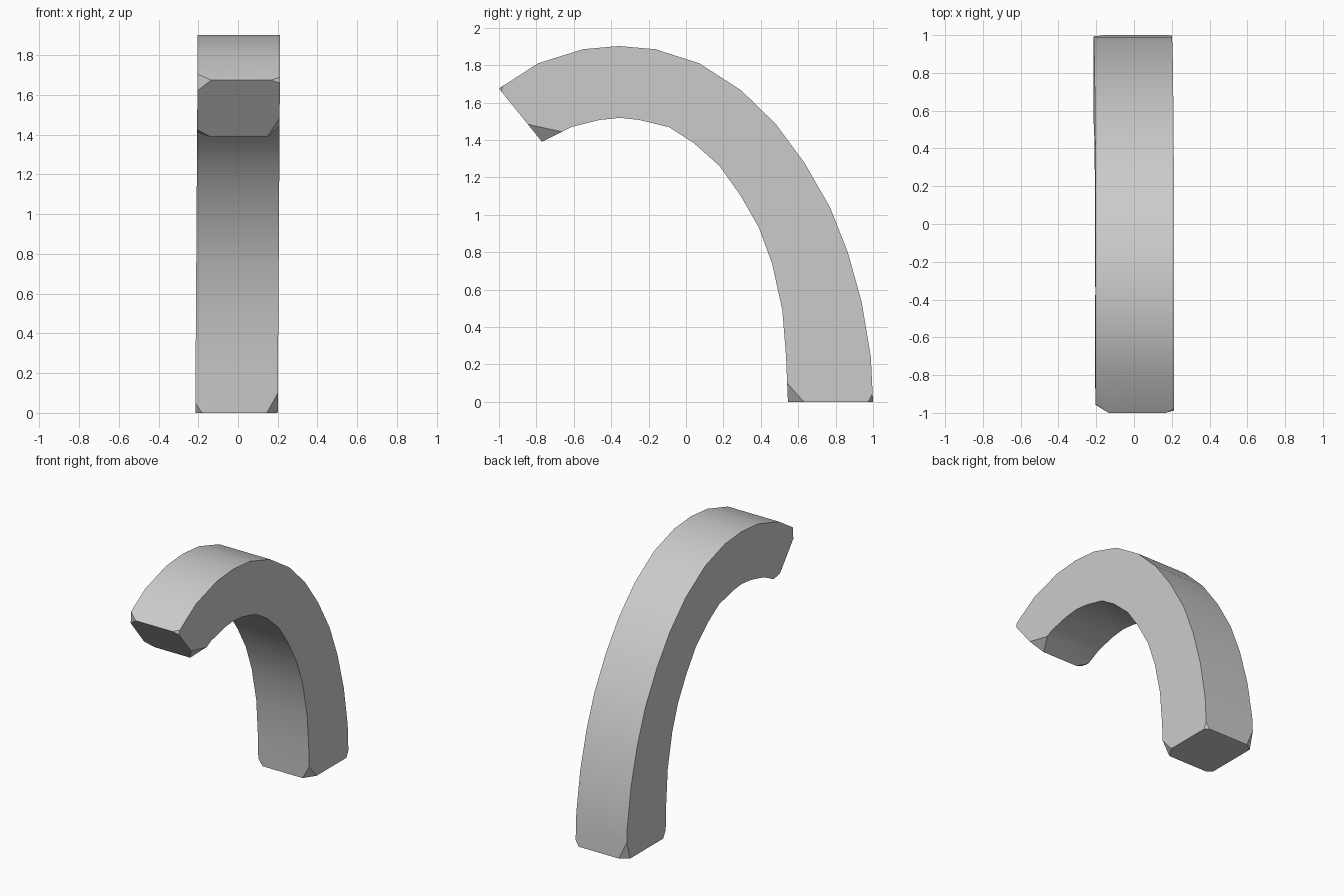
import bpy, bmesh, math
from mathutils import Vector

if "Cube" in bpy.data.objects:
    bpy.data.objects.remove(bpy.data.objects["Cube"])

# Side profile (y, z): outer and inner curve, both from the tip to the foot
outer = [(-1, 1.675), (-.79, 1.81), (-.55, 1.885), (-.36, 1.902), (-.165, 1.885),
         (.07, 1.81), (.295, 1.665), (.48, 1.485), (.635, 1.275), (.77, 1.04),
         (.865, .80), (.94, .53), (.988, .24), (1, 0)]
inner = [(-.77, 1.39), (-.61, 1.47), (-.46, 1.507), (-.355, 1.518), (-.25, 1.507),
         (-.09, 1.468), (.04, 1.385), (.18, 1.26), (.29, 1.105), (.39, .93),
         (.46, .74), (.515, .49), (.535, .24), (.545, 0)]


def side_x(side, z):
    # the block leans slightly sideways with height
    return (0.2 if side > 0 else -0.215) + 0.0065 * z


bm = bmesh.new()
rings = {}
for side in (-1, 1):
    for name, curve in (("out", outer), ("in", inner)):
        rings[name, side] = [bm.verts.new((side_x(side, z), y, z)) for y, z in curve]

# Flat side walls, curved outer and inner strips, end caps
for side in (-1, 1):
    bm.faces.new(rings["out", side] + rings["in", side][::-1])
for name in ("out", "in"):
    a, b = rings[name, -1], rings[name, 1]
    for i in range(len(a) - 1):
        bm.faces.new((a[i], a[i + 1], b[i + 1], b[i]))
for i in (0, -1):
    bm.faces.new((rings["out", -1][i], rings["out", 1][i], rings["in", 1][i], rings["in", -1][i]))


def chip(v, across, depth, along):
    """Cut a corner off, by distances across x, through the thickness and along the curve."""
    new = []
    for e in list(v.link_edges):
        o = e.other_vert(v)
        d = o.co - v.co
        if abs(d.x) > 0.3:
            dist = across
        elif len(e.link_faces) == 2 and any(len(f.verts) < 10 and abs(f.normal.x) < 0.5
                                            and f in caps for f in e.link_faces):
            dist = depth
        else:
            dist = along
        new.append(bmesh.utils.edge_split(e, v, dist / d.length)[1])
    for f in list(v.link_faces):
        pair = [n for n in new if n in f.verts]
        bmesh.utils.face_split(f, pair[0], pair[1])
    bmesh.ops.dissolve_verts(bm, verts=[v])


bm.normal_update()
corners = {}
for key, ring in rings.items():
    corners[key + ("tip",)] = ring[0]
    corners[key + ("foot",)] = ring[-1]


def is_cap(f):
    c = [(n[2], v) for n, v in corners.items() if v.is_valid and v in f.verts]
    return len(f.verts) == 4 and len(c) == 4


caps = [f for f in bm.faces if is_cap(f)]

# Chipped corners: across, depth, along
chips = {("out", -1, "tip"): (.07, .07, .055), ("out", 1, "tip"): (.045, .02, .025),
         ("in", -1, "tip"): (.065, .045, .05), ("in", 1, "tip"): (.06, .045, .12),
         ("out", -1, "foot"): (.06, .04, .13), ("out", 1, "foot"): (.025, .025, .045),
         ("in", -1, "foot"): (.035, .03, .05), ("in", 1, "foot"): (.055, .085, .10)}
for key, size in chips.items():
    # the end cap is re-found for each corner since splitting may replace it
    caps = [f for f in corners[key].link_faces
            if abs(f.normal.x) < 0.5 and max((v.co - corners[key].co).length for v in f.verts) > 0.52]
    chip(corners[key], *size)
    bm.normal_update()

bmesh.ops.recalc_face_normals(bm, faces=bm.faces)
mesh = bpy.data.meshes.new("curved_horn")
bm.to_mesh(mesh)
bm.free()
obj = bpy.data.objects.new("curved_horn", mesh)
bpy.context.collection.objects.link(obj)

# Smooth curve with sharp long edges
bpy.context.view_layer.objects.active = obj
obj.select_set(True)
bpy.ops.object.shade_smooth_by_angle(angle=math.radians(25))
